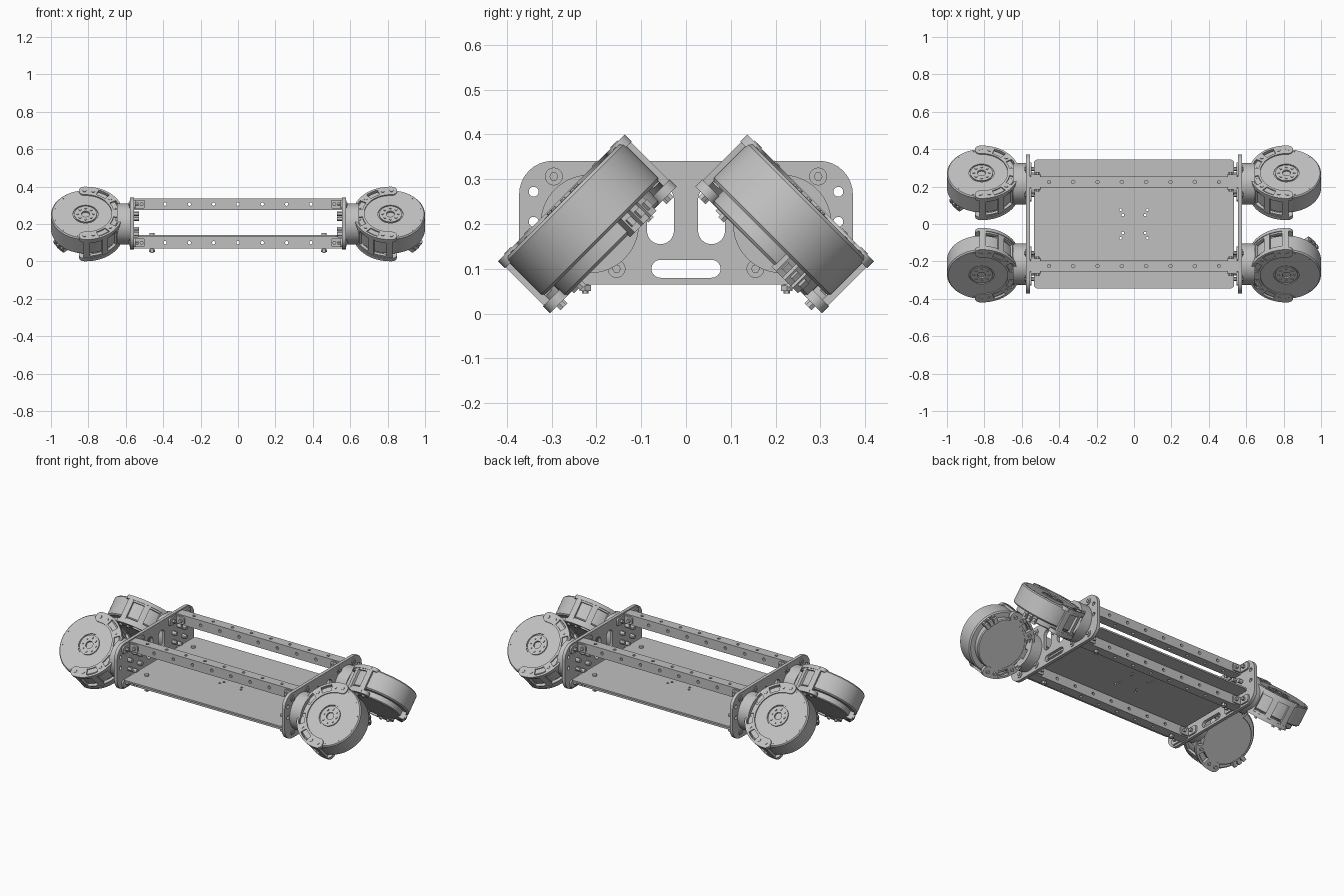
import bpy, bmesh
from math import sin, cos, pi, radians, sqrt
from mathutils import Matrix, Vector

if "Cube" in bpy.data.objects:
    bpy.data.objects.remove(bpy.data.objects["Cube"], do_unlink=True)

grey = bpy.data.materials.new("plain grey")
grey.use_nodes = True
grey.diffuse_color = (0.53, 0.53, 0.53, 1)
grey.node_tree.nodes["Principled BSDF"].inputs["Base Color"].default_value = grey.diffuse_color


# ---- outlines ----
def circle(r, n=20, cx=0, cy=0):
    return [(cx + r * cos(2 * pi * i / n), cy + r * sin(2 * pi * i / n)) for i in range(n)]


def rounded(w, h, r, cx=0, cy=0, n=8):
    pts = []
    for k, (sx, sy) in enumerate([(1, 1), (-1, 1), (-1, -1), (1, -1)]):
        for i in range(n + 1):
            a = pi / 2 * (k + i / n)
            pts.append((cx + sx * (w / 2 - r) + r * cos(a), cy + sy * (h / 2 - r) + r * sin(a)))
    return pts


def rect(w, h, cx=0, cy=0):
    return [(cx + sx * w / 2, cy + sy * h / 2) for sx, sy in [(1, 1), (-1, 1), (-1, -1), (1, -1)]]


def sector(r0, r1, a0, a1):
    n = max(2, int((a1 - a0) / 5))
    angles = [radians(a0 + (a1 - a0) * i / n) for i in range(n + 1)]
    return ([(r1 * cos(a), r1 * sin(a)) for a in angles]
            + [(r0 * cos(a), r0 * sin(a)) for a in reversed(angles)])


def polar(r, deg):
    return r * cos(radians(deg)), r * sin(radians(deg))


# ---- solids ----
def prism(bm, pts, z0, z1, m=Matrix()):
    low = [bm.verts.new(m @ Vector((x, y, z0))) for x, y in pts]
    high = [bm.verts.new(m @ Vector((x, y, z1))) for x, y in pts]
    bm.faces.new(low[::-1])
    bm.faces.new(high)
    for i in range(len(pts)):
        j = (i + 1) % len(pts)
        bm.faces.new((low[i], low[j], high[j], high[i]))


def lathe(bm, profile, m, steps=64):
    verts = [bm.verts.new((r, 0, z)) for r, z in profile]
    edges = [bm.edges.new(p) for p in zip(verts, verts[1:])]
    bmesh.ops.spin(bm, geom=verts + edges, axis=(0, 0, 1), cent=(0, 0, 0),
                   angle=2 * pi, steps=steps, use_duplicate=False)
    bmesh.ops.remove_doubles(bm, verts=bm.verts, dist=1e-5)
    bmesh.ops.transform(bm, matrix=m, verts=bm.verts)


def finish(bm, name, cutter=None):
    bmesh.ops.recalc_face_normals(bm, faces=bm.faces)
    mesh = bpy.data.meshes.new(name)
    bm.to_mesh(mesh)
    bm.free()
    ob = bpy.data.objects.new(name, mesh)
    bpy.context.collection.objects.link(ob)
    mesh.materials.append(grey)
    bpy.ops.object.select_all(action='DESELECT')
    ob.select_set(True)
    bpy.context.view_layer.objects.active = ob
    if cutter:
        tool = finish(cutter, "cutter")
        tool.hide_render = True
        bpy.context.view_layer.objects.active = ob
        mod = ob.modifiers.new("holes", 'BOOLEAN')
        mod.operation, mod.solver, mod.object = 'DIFFERENCE', 'EXACT', tool
        bpy.ops.object.modifier_apply(modifier=mod.name)
        bpy.data.objects.remove(tool, do_unlink=True)
        ob.select_set(True)
    if name != "cutter":
        bpy.ops.object.shade_smooth_by_angle(angle=radians(30))
    return ob


# axis frames: prisms drawn in yz grow along x, prisms drawn in xz grow along y
ALONG_X = Matrix(((0, 0, 1, 0), (1, 0, 0, 0), (0, 1, 0, 0), (0, 0, 0, 1)))
ALONG_Y = Matrix(((1, 0, 0, 0), (0, 0, 1, 0), (0, 1, 0, 0), (0, 0, 0, 1)))
RAIL_Y, MOTOR_Y, MID_Z = 0.225, 0.22, 0.2
LEVELS = {"lower": 0.1, "upper": 0.306}

# ---- end plates with slots ----
for side, sx in (("left", 1), ("right", -1)):
    bm, cut = bmesh.new(), bmesh.new()
    prism(bm, rounded(0.745, 0.276, 0.075, 0, 0.203), sx * 0.557, sx * 0.577, ALONG_X)
    holes = [rounded(0.154, 0.04, 0.0199, 0, 0.1)]
    for s in (1, -1):
        holes.append(rounded(0.06, 0.13, 0.0299, s * 0.057, 0.22))
        holes += [circle(0.011, 16, s * 0.34, z) for z in (0.272, 0.205)]
    for h in holes:
        prism(cut, h, sx * 0.54, sx * 0.6, ALONG_X)
    finish(bm, side + "_end_plate", cut)

# ---- floor plate with small fixing holes ----
bm, cut = bmesh.new(), bmesh.new()
prism(bm, rounded(1.07, 0.69, 0.02), 0.131, 0.141)
for sx in (1, -1):
    for sy in (1, -1):
        for x, y in ((0.072, 0.075), (0.06, 0.048)):
            prism(cut, circle(0.007, 12, sx * x, sy * y), 0.1, 0.2)
finish(bm, "floor_plate", cut)

# ---- long rails, drilled both ways ----
for level, z in LEVELS.items():
    for place, sy in (("back", 1), ("front", -1)):
        y = sy * RAIL_Y
        bm, cut = bmesh.new(), bmesh.new()
        prism(bm, rect(1.11, 0.06, 0, y), z - 0.03, z + 0.03)
        for i in range(-3, 4):
            prism(cut, circle(0.009, 12, i * 0.13, z), y - 0.1, y + 0.1, ALONG_Y)
        for i in range(8):
            prism(cut, circle(0.009, 12, (i - 3.5) * 0.13, y), z - 0.1, z + 0.1)
        finish(bm, f"{level}_{place}_rail", cut)

        # corner angles and bolts holding the rail ends
        bm = bmesh.new()
        for sx in (1, -1):
            for s in (1, -1):
                yb = y + s * 0.07
                prism(bm, rounded(0.075, 0.046, 0.015, y + s * 0.066, z), sx * 0.547, sx * 0.557, ALONG_X)
                prism(bm, rounded(0.06, 0.046, 0.012, sx * 0.526, z), y + s * 0.03, y + s * 0.04, ALONG_Y)
                prism(bm, circle(0.011, 6, sx * 0.515, z), y + s * 0.04, y + s * 0.052, ALONG_Y)
                prism(bm, circle(0.011, 6, yb, z), sx * 0.532, sx * 0.547, ALONG_X)
                prism(bm, circle(0.02, 20, yb, z), sx * 0.577, sx * 0.581, ALONG_X)
                prism(bm, circle(0.01, 6, yb, z), sx * 0.581, sx * 0.586, ALONG_X)
            if level == "lower":
                prism(bm, circle(0.007, 12, sx * 0.46, y), 0.045, 0.15)
                prism(bm, circle(0.015, 6, sx * 0.46, y), 0.05, 0.064)
                prism(bm, circle(0.013, 16, sx * 0.46, y), 0.141, 0.151)
        finish(bm, f"{level}_{place}_rail_brackets")

# ---- four tilted motors with their mounts ----
HOUSING = [(0, -0.08), (0.145, -0.08), (0.15, -0.075), (0.15, -0.045), (0.178, -0.045),
           (0.185, -0.038), (0.185, 0.068), (0.179, 0.075), (0.067, 0.075), (0.067, 0.069),
           (0.06, 0.069), (0.06, 0.076), (0.022, 0.076), (0.022, 0.066), (0, 0.066)]
for side, sx in (("left", 1), ("right", -1)):
    for place, sy in (("back", 1), ("front", -1)):
        tag = f"{place}_{side}_"
        out = Vector((sx, 0, 0))
        face = Vector((0, sy, 1)) / sqrt(2)
        m = Matrix((out, face.cross(out), face)).transposed().to_4x4()
        m.translation = (sx * 0.815, sy * MOTOR_Y, MID_Z)

        bm = bmesh.new()
        lathe(bm, HOUSING, m)
        finish(bm, tag + "motor_housing")

        # face screws and hub bolts
        bm = bmesh.new()
        for i in range(8):
            prism(bm, circle(0.007, 8, *polar(0.042, i * 45)), 0.076, 0.08, m)
        for i in range(12):
            prism(bm, circle(0.004, 8, *polar(0.168, i * 30 + 15)), 0.075, 0.077, m)
        finish(bm, tag + "motor_screws")

        # C-shaped clamp: two slotted plates joined by posts
        bm = bmesh.new()
        for s in (1, -1):
            z0, z1 = s * 0.06, s * 0.082
            prism(bm, sector(0.14, 0.152, 90, 270), z0, z1, m)
            prism(bm, sector(0.188, 0.2, 90, 270), z0, z1, m)
            for a, half in ((101, 11), (141, 8), (180, 10), (219, 8), (259, 11)):
                prism(bm, sector(0.15, 0.19, a - half, a + half), z0, z1, m)
            for a in (88, 272):
                prism(bm, circle(0.03, 24, *polar(0.17, a)), z0, z1, m)
            for a in (88, 104, 141, 219, 256, 272):
                prism(bm, circle(0.01, 6, *polar(0.17, a)), z1, z1 + s * (0.003 if s > 0 else 0.012), m)
        for a in (92, 122, 152, 208, 238, 268):
            prism(bm, sector(0.18, 0.198, a - 5, a + 5), -0.065, 0.065, m)
        for z in (-0.06, 0.05):
            prism(bm, sector(0.18, 0.196, 90, 270), z, z + 0.012, m)
        finish(bm, tag + "motor_clamp")

        # cable sockets under the rim
        bm = bmesh.new()
        for i, a in enumerate((24, 34, 44)):
            turn = m @ Matrix.Rotation(radians(a), 4, 'Z')
            prism(bm, rect(0.035, 0.023, 0.158, 0), -0.088, -0.04, turn)
            prism(bm, rect(0.012, 0.014, 0.178, 0), -0.075, -0.055, turn)
        finish(bm, tag + "cable_sockets")

        # round mount between end plate and clamp, with screws inside the plate
        bm = bmesh.new()
        hub_y = sy * (MOTOR_Y - 0.005)
        prism(bm, circle(0.11, 48, hub_y, MID_Z), sx * 0.577, sx * 0.648, ALONG_X)
        for i in range(6):
            dy, dz = polar(0.055, i * 60 + 30)
            prism(bm, circle(0.012, 12, hub_y + dy, MID_Z + dz), sx * 0.53, sx * 0.557, ALONG_X)
        finish(bm, tag + "motor_mount")
